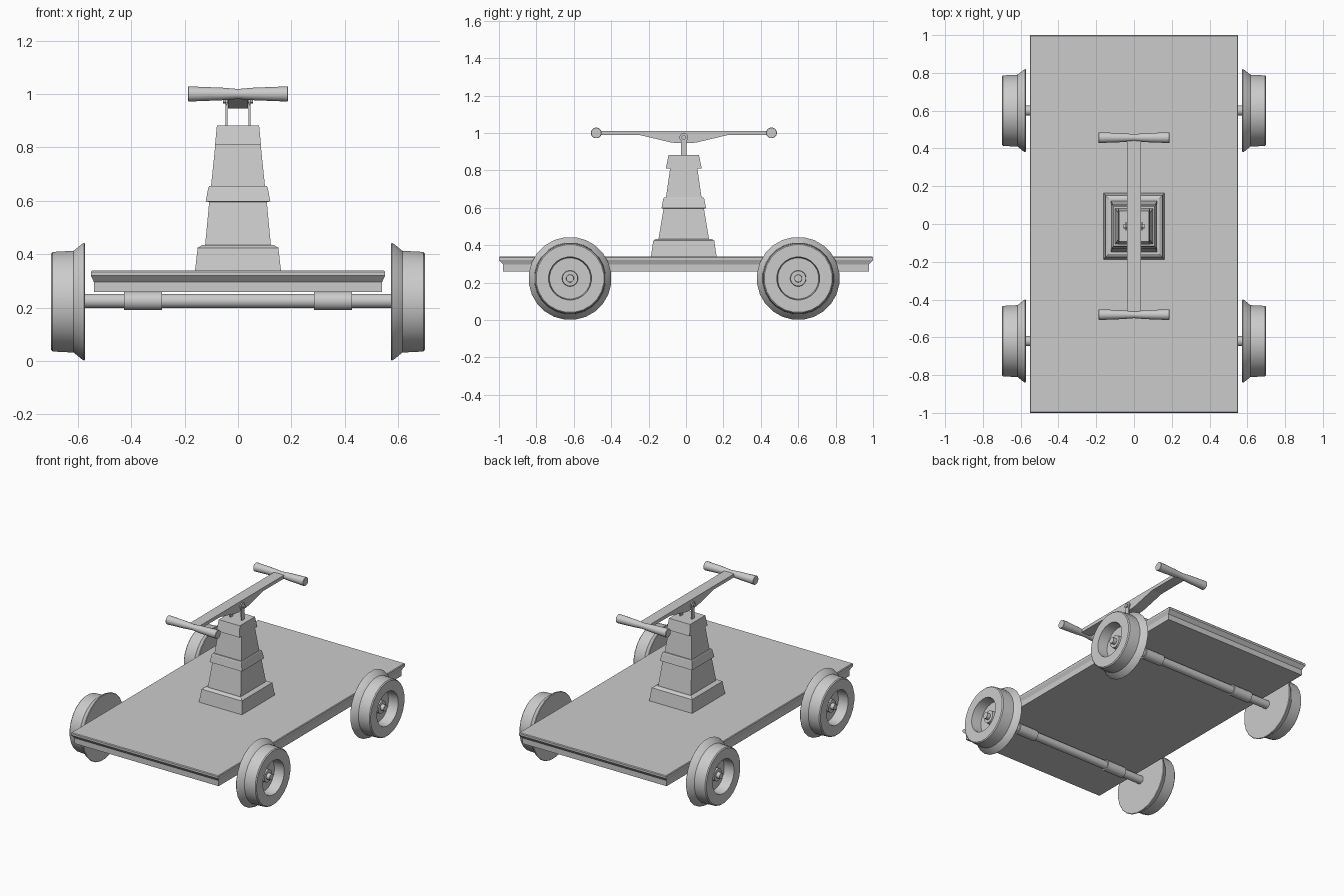
import bpy, bmesh, math

if "Cube" in bpy.data.objects:
    bpy.data.objects.remove(bpy.data.objects["Cube"])

TOWER_Y = -0.012


def finish(name, bm, smooth=False):
    bmesh.ops.recalc_face_normals(bm, faces=bm.faces[:])
    mesh = bpy.data.meshes.new(name)
    bm.to_mesh(mesh)
    bm.free()
    obj = bpy.data.objects.new(name, mesh)
    bpy.context.collection.objects.link(obj)
    if smooth:
        bpy.ops.object.select_all(action='DESELECT')
        obj.select_set(True)
        bpy.context.view_layer.objects.active = obj
        bpy.ops.object.shade_smooth_by_angle(angle=math.radians(30))
    return obj


def skin(name, rings, smooth=False):
    """Bridge equal-length rings of points and cap both ends."""
    bm = bmesh.new()
    rows = [[bm.verts.new(p) for p in ring] for ring in rings]
    n = len(rows[0])
    for a, b in zip(rows, rows[1:]):
        for i in range(n):
            j = (i + 1) % n
            bm.faces.new((a[i], a[j], b[j], b[i]))
    bm.faces.new(rows[0])
    bm.faces.new(rows[-1])
    return finish(name, bm, smooth)


def box_stack(name, levels, y=0.0):
    """Rectangular loft; levels are (z, half width, half depth)."""
    return skin(name, [[(-w, y - d, z), (w, y - d, z), (w, y + d, z), (-w, y + d, z)]
                       for z, w, d in levels])


def lathe_x(name, profile, y, z, sides=24):
    """Turn (x, radius) points around an axis parallel to x."""
    angles = [2 * math.pi * (i + 0.5) / sides for i in range(sides)]
    return skin(name, [[(x, y + r * math.cos(a), z + r * math.sin(a)) for a in angles]
                       for x, r in profile], True)


def plate_x(name, outline, x0, x1):
    """Extrude a (y, z) outline along x."""
    return skin(name, [[(x, y, z) for y, z in outline] for x in (x0, x1)])


# Deck with a chamfered overhanging lip
box_stack("deck", [(0.258, 0.54, 0.978), (0.296, 0.54, 0.978), (0.32, 0.551, 1.0),
                   (0.333, 0.551, 1.0), (0.338, 0.547, 0.996)])

# Stepped, tapering tower
box_stack("tower", [
    (0.33, 0.162, 0.177), (0.424, 0.151, 0.163), (0.434, 0.135, 0.147), (0.434, 0.123, 0.135),
    (0.595, 0.108, 0.108), (0.598, 0.121, 0.119), (0.65, 0.111, 0.109), (0.655, 0.108, 0.105),
    (0.655, 0.101, 0.095), (0.81, 0.085, 0.073), (0.81, 0.086, 0.096), (0.882, 0.079, 0.081)], TOWER_Y)

# Flanged wheels with a recessed outer face and raised hub
wheel = [(0.573, 0.02), (0.573, 0.219), (0.576, 0.222), (0.583, 0.219), (0.616, 0.192),
         (0.66, 0.190), (0.694, 0.188), (0.70, 0.182), (0.70, 0.115), (0.63, 0.110),
         (0.63, 0.043), (0.66, 0.041), (0.66, 0.021), (0.685, 0.02)]
for end, y in (("front", -0.62), ("rear", 0.60)):
    for side, s in (("left", -1), ("right", 1)):
        lathe_x(f"{end}_{side}_wheel", [(s * x, r) for x, r in wheel], y, 0.222)
        lathe_x(f"{end}_{side}_bearing", [(s * 0.285, 0.035), (s * 0.427, 0.035)], y, 0.225, 16)
    lathe_x(f"{end}_axle", [(-0.58, 0.027), (0.58, 0.027)], y, 0.225, 16)

# Rocking lever with a deeper middle
plate_x("lever", [(-0.475, 1.011), (-0.475, 0.988), (-0.245, 0.988), (-0.085, 0.95), (-0.05, 0.945),
                  (0.026, 0.945), (0.061, 0.95), (0.221, 0.988), (0.455, 0.988), (0.455, 1.011)],
        -0.037, 0.037)

# Waisted handle grips
grip = [(-0.187, 0.027), (-0.185, 0.029), (-0.06, 0.024), (0, 0.019),
        (0.06, 0.024), (0.185, 0.029), (0.187, 0.027)]
for end, y in (("front", -0.48), ("rear", 0.457)):
    lathe_x(f"{end}_grip", grip, y, 1.0, 16)

# Pivot brackets with round eyes, and the pivot bolt
pivot_z = 0.976
eye = [(TOWER_Y + 0.023 * math.cos(a), pivot_z + 0.023 * math.sin(a))
       for a in (math.radians(-50 + 280 * i / 14) for i in range(15))]
bracket = [(TOWER_Y - 0.014, 0.87), (TOWER_Y + 0.014, 0.87)] + eye
for side, s in (("left", -1), ("right", 1)):
    plate_x(f"{side}_bracket", bracket, s * 0.039, s * 0.046)
lathe_x("pivot_bolt", [(-0.056, 0.012), (0.056, 0.012)], TOWER_Y, pivot_z, 12)
